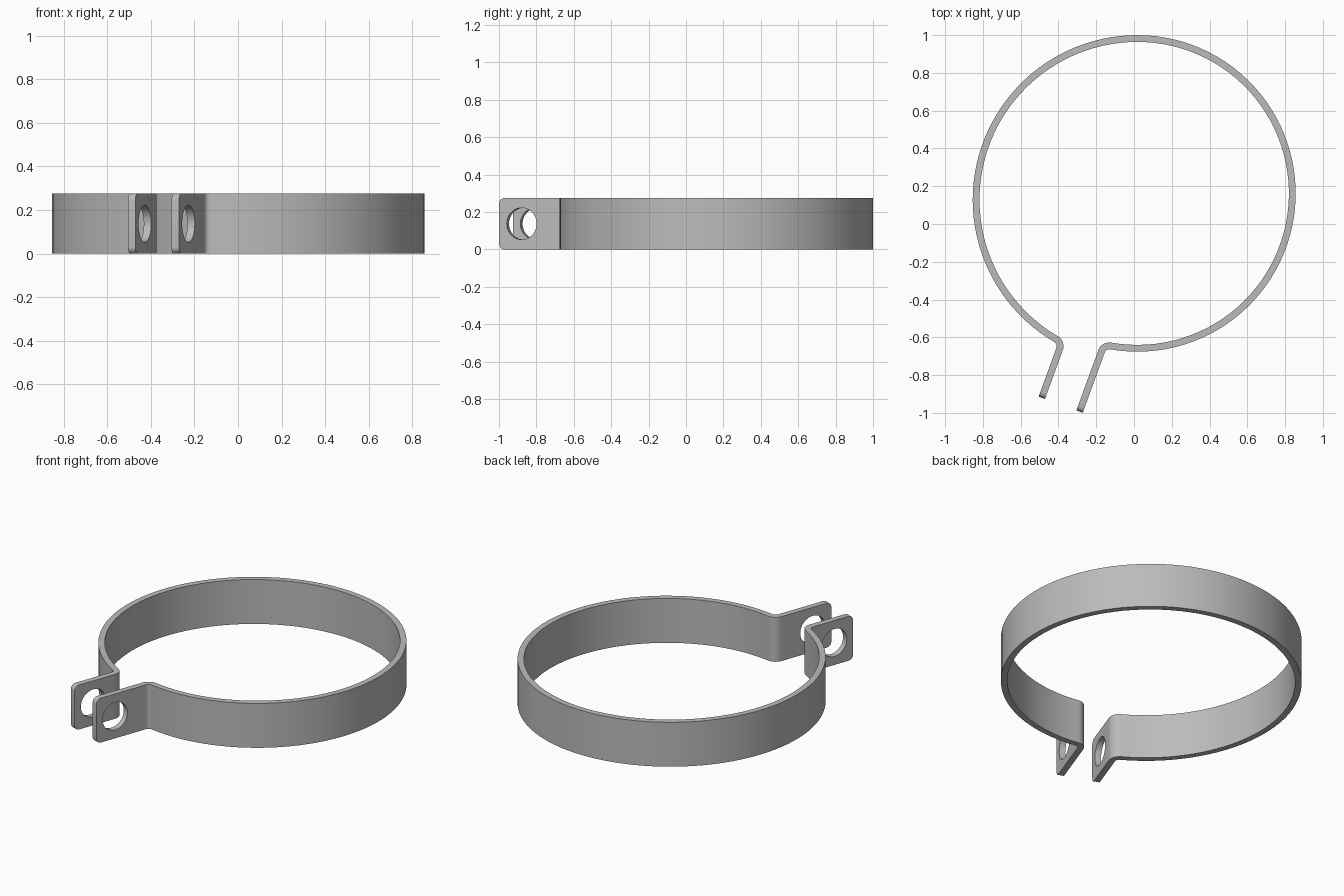
import bpy, bmesh
from math import atan2, cos, sin, pi, radians
from mathutils import Vector, Matrix

if "Cube" in bpy.data.objects:
    bpy.data.objects.remove(bpy.data.objects["Cube"], do_unlink=True)

HEIGHT, THICK = 0.275, 0.036
BEND = 0.036                       # tangent length of the bends
HOLE_R, HOLE_AT = 0.085, 0.128     # hole radius, distance from the tab end
LEG = Vector((sin(radians(20)), cos(radians(20))))   # tab direction, inward

# Tab ends, corners at the band, and the two band arcs meeting at the back
right_end, left_end = Vector((-0.288, -0.993)), Vector((-0.488, -0.92))
right_corner = right_end + LEG * 0.376
left_corner = left_end + LEG * 0.311
right_centre, right_radius = Vector((0.018, 0.162)), 0.82
left_centre, left_radius = Vector((0.018, 0.128)), 0.854


def arc(centre, radius, a0, a1, n):
    return [centre + radius * Vector((cos(a0 + (a1 - a0) * i / n), sin(a0 + (a1 - a0) * i / n)))
            for i in range(n + 1)]


def bend(p0, corner, p2, n=8):
    """Circular bend through a corner, as a rational curve."""
    w = cos((corner - p0).angle(p2 - corner) / 2)
    points = []
    for i in range(n + 1):
        t = i / n
        a, b, c = (1 - t) ** 2, 2 * w * t * (1 - t), t * t
        points.append((a * p0 + b * corner + c * p2) / (a + b + c))
    return points


def angle_from(centre, p):
    d = p - centre
    return atan2(d.y, d.x)


# Centre line: tab, bend, two arcs, bend, tab
a_right = angle_from(right_centre, right_corner) + BEND / right_radius
a_left = angle_from(left_centre, left_corner) + 2 * pi - BEND / left_radius
right_arc = arc(right_centre, right_radius, a_right, pi / 2, 56)
left_arc = arc(left_centre, left_radius, pi / 2, a_left, 48)
path = [right_end]
path += bend(right_corner - LEG * BEND, right_corner, right_arc[0])
path += right_arc[1:] + left_arc[1:-1]
path += bend(left_arc[-1], left_corner, left_corner - LEG * BEND)
path.append(left_end)

# Strap: sweep a rectangle along the centre line
bm = bmesh.new()
rings = []
for i, p in enumerate(path):
    before = (p - path[i - 1]).normalized() if i else None
    after = (path[i + 1] - p).normalized() if i + 1 < len(path) else None
    tangent = ((before or after) + (after or before)).normalized()
    side = Vector((tangent.y, -tangent.x)) * THICK / 2
    corners = [(p + side, 0), (p + side, HEIGHT), (p - side, HEIGHT), (p - side, 0)]
    rings.append([bm.verts.new((q.x, q.y, z)) for q, z in corners])
for r0, r1 in zip(rings, rings[1:]):
    for k in range(4):
        m = (k + 1) % 4
        bm.faces.new((r0[k], r0[m], r1[m], r1[k]))
bm.faces.new(rings[0])
bm.faces.new(rings[-1])

# Rounded tab corners
tips = [bm.edges.get((r[a], r[b])) for r in (rings[0], rings[-1]) for a, b in ((0, 3), (1, 2))]
bmesh.ops.bevel(bm, geom=tips, offset=0.03, segments=6, profile=0.5, affect='EDGES')
bmesh.ops.recalc_face_normals(bm, faces=bm.faces)
mesh = bpy.data.meshes.new("clamp_band")
bm.to_mesh(mesh)
bm.free()
band = bpy.data.objects.new("clamp_band", mesh)
bpy.context.collection.objects.link(band)

# Plain grey metal
grey = bpy.data.materials.new("grey_metal")
grey.use_nodes = True
colour = (0.5, 0.5, 0.5, 1)
grey.diffuse_color = colour
grey.node_tree.nodes["Principled BSDF"].inputs["Base Color"].default_value = colour
mesh.materials.append(grey)

# Bolt hole through both tabs
middle = (right_end + left_end) / 2 + LEG * HOLE_AT
axis = Vector((LEG.y, -LEG.x, 0))
bpy.ops.mesh.primitive_cylinder_add(vertices=48, radius=HOLE_R, depth=0.4)
cutter = bpy.context.object
cutter.name = "bolt_hole_cutter"
cutter.hide_render = True
turn = axis.to_track_quat('Z', 'Y').to_matrix().to_4x4()
cutter.matrix_world = Matrix.Translation((middle.x, middle.y, HEIGHT / 2)) @ turn
cutter.data.materials.append(grey)
hole = band.modifiers.new("bolt_hole", 'BOOLEAN')
hole.operation = 'DIFFERENCE'
hole.solver = 'EXACT'
hole.object = cutter

bpy.ops.object.select_all(action='DESELECT')
band.select_set(True)
bpy.context.view_layer.objects.active = band
bpy.ops.object.modifier_apply(modifier=hole.name)
bpy.data.objects.remove(cutter, do_unlink=True)
bpy.ops.object.shade_smooth_by_angle(angle=radians(30))
